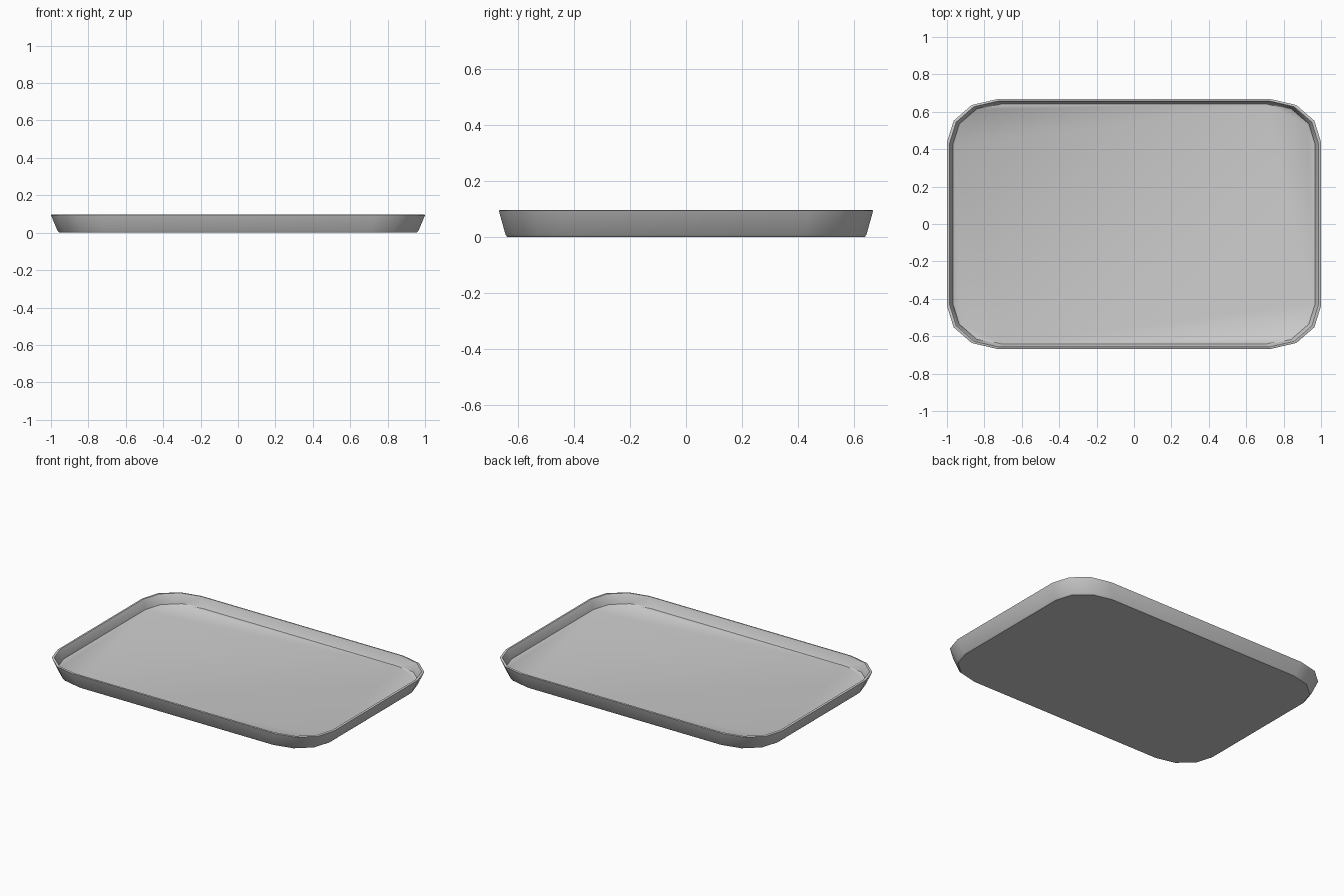
import bpy, bmesh, math

if "Cube" in bpy.data.objects:
    bpy.data.objects.remove(bpy.data.objects["Cube"])

def outline(s):
    # rounded rectangle with three flat segments per elliptical corner
    pts = []
    for q, (sx, sy) in enumerate([(1, 1), (-1, 1), (-1, -1), (1, -1)]):
        for i in range(4):
            a = math.radians(90 * q + 30 * i)
            pts.append((s * (sx * 0.735 + 0.265 * math.cos(a)),
                        s * (sy * 0.437 + 0.23 * math.sin(a))))
    return pts

# wall section as (scale, height): underside, outer wall, rim, inner wall, floor
profile = [(0.955, 0.0), (0.964, 0.008), (1.0, 0.094), (0.996, 0.096),
           (0.986, 0.096), (0.983, 0.092), (0.969, 0.034), (0.962, 0.029)]

bm = bmesh.new()
rings = [[bm.verts.new((x, y, z)) for x, y in outline(s)] for s, z in profile]
for a, b in zip(rings, rings[1:]):
    n = len(a)
    for i in range(n):
        j = (i + 1) % n
        bm.faces.new((a[i], a[j], b[j], b[i]))
bm.faces.new(rings[0][::-1])
bm.faces.new(rings[-1])
bmesh.ops.recalc_face_normals(bm, faces=bm.faces)

mesh = bpy.data.meshes.new("tray")
bm.to_mesh(mesh)
bm.free()
tray = bpy.data.objects.new("tray", mesh)
bpy.context.collection.objects.link(tray)

# soft corners, crisp rim and base edges
bpy.context.view_layer.objects.active = tray
tray.select_set(True)
bpy.ops.object.shade_smooth_by_angle(angle=math.radians(35))
